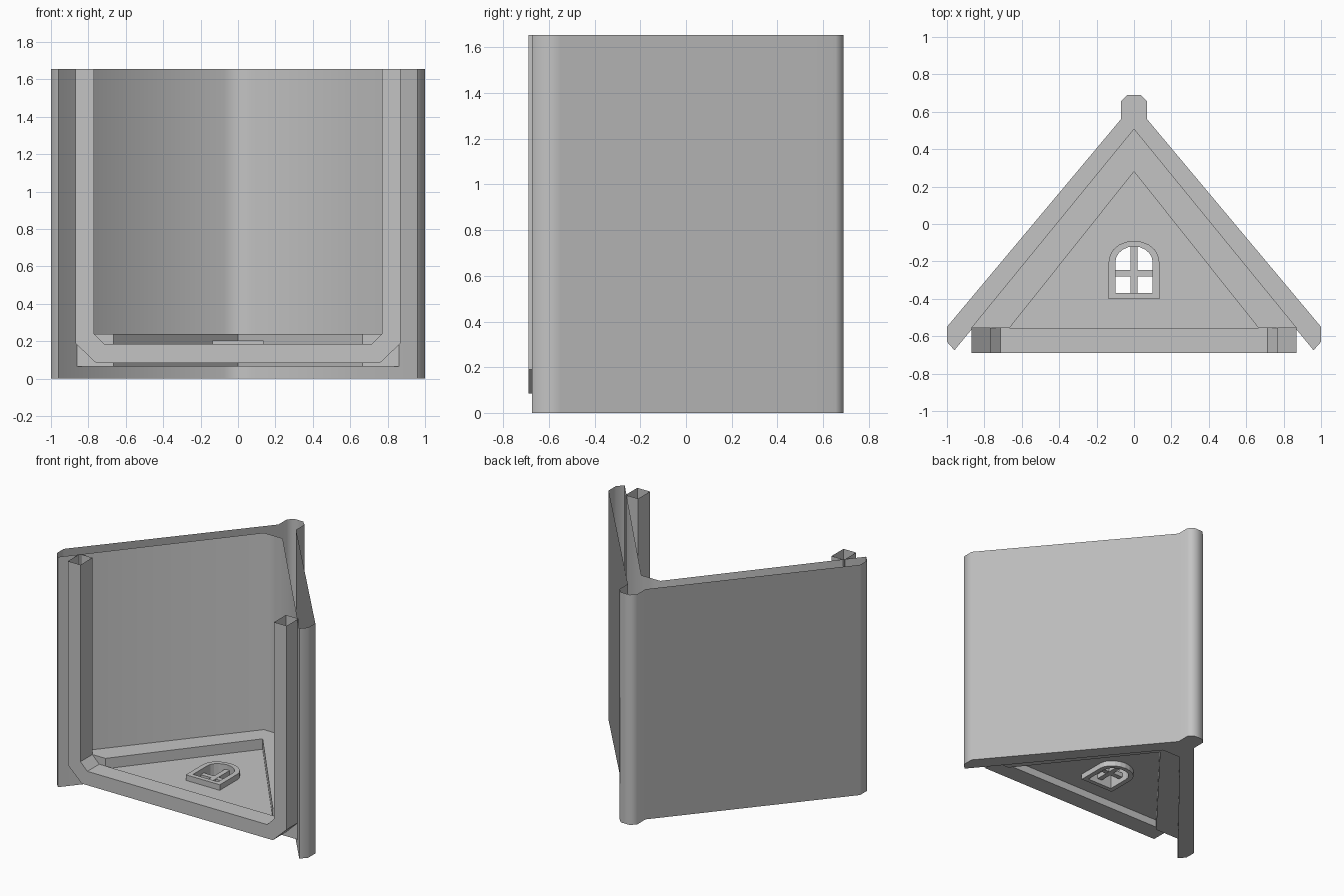
import bpy, bmesh, math

cube = bpy.data.objects.get("Cube")
if cube:
    bpy.data.objects.remove(cube, do_unlink=True)

# Single grey material
GREY = (0.55, 0.55, 0.55, 1)
grey = bpy.data.materials.new("plain grey")
grey.use_nodes = True
grey.diffuse_color = GREY
grey.node_tree.nodes["Principled BSDF"].inputs["Base Color"].default_value = GREY


def add_object(name, mesh):
    obj = bpy.data.objects.new(name, mesh)
    bpy.context.scene.collection.objects.link(obj)
    mesh.materials.clear()
    mesh.materials.append(grey)
    return obj


def from_bmesh(name, bm):
    bmesh.ops.recalc_face_normals(bm, faces=bm.faces)
    mesh = bpy.data.meshes.new(name)
    bm.to_mesh(mesh)
    bm.free()
    return add_object(name, mesh)


def mirrored(half):
    """Close a right-hand half outline by mirroring it in x."""
    return half + [(-x, y) for x, y in reversed(half) if abs(x) > 1e-6]


def plate(name, outlines, z0, z1):
    """Flat plate from closed outlines; inner outlines become holes."""
    curve = bpy.data.curves.new(name, "CURVE")
    curve.dimensions = "2D"
    curve.fill_mode = "BOTH"
    curve.extrude = (z1 - z0) / 2
    for outline in outlines:
        spline = curve.splines.new("POLY")
        spline.points.add(len(outline) - 1)
        for point, (x, y) in zip(spline.points, outline):
            point.co = (x, y, 0, 1)
        spline.use_cyclic_u = True
    temp = bpy.data.objects.new(name + "_curve", curve)
    mesh = bpy.data.meshes.new_from_object(temp)
    bpy.data.objects.remove(temp)
    bm = bmesh.new()
    bm.from_mesh(mesh)
    bpy.data.meshes.remove(mesh)
    bmesh.ops.remove_doubles(bm, verts=bm.verts, dist=1e-5)
    for face in bm.faces:
        face.smooth = False
    bmesh.ops.translate(bm, verts=bm.verts, vec=(0, 0, (z0 + z1) / 2))
    return from_bmesh(name, bm)


def arch(half_width, bottom, spring, top, steps=10):
    """Window outline with a rounded head."""
    pts = [(-half_width, bottom), (half_width, bottom)]
    for i in range(steps + 1):
        a = math.pi * i / steps
        pts.append((half_width * math.cos(a), spring + (top - spring) * math.sin(a)))
    return pts


LENGTH = 1.655
FRONT, BACK = -0.69, -0.555

# Roof: hollow profile, closed at the base and open at the upper end
roof_outline = mirrored([
    (0.075, 0.40), (0.96, -0.675), (1.0, -0.63), (1.0, -0.55),
    (0.07, 0.56), (0.07, 0.655), (0.035, 0.69)])
bm = bmesh.new()
low = [bm.verts.new((x, y, 0)) for x, y in roof_outline]
high = [bm.verts.new((x, y, LENGTH)) for x, y in roof_outline]
bm.faces.new(list(reversed(low)))
for i in range(len(low)):
    j = (i + 1) % len(low)
    bm.faces.new((low[i], low[j], high[j], high[i]))
roof = from_bmesh("roof", bm)
bpy.ops.object.select_all(action="DESELECT")
roof.select_set(True)
bpy.context.view_layer.objects.active = roof
bpy.ops.object.shade_smooth_by_angle(angle=math.radians(55))

# Eave frame: U-shaped square tube with open upper ends
outer = [(0.87, LENGTH), (0.87, 0.19), (0.76, 0.085)]
inner = [(0.77, LENGTH), (0.77, 0.24), (0.715, 0.185)]
outer += [(-x, z) for x, z in reversed(outer)]
inner += [(-x, z) for x, z in reversed(inner)]
bm = bmesh.new()
rings = []
for (xo, zo), (xi, zi) in zip(outer, inner):
    rings.append([bm.verts.new(co) for co in (
        (xo, FRONT, zo), (xi, FRONT, zi), (xi, BACK, zi), (xo, BACK, zo))])
for a, b in zip(rings, rings[1:]):
    for i in range(4):
        j = (i + 1) % 4
        bm.faces.new((a[i], a[j], b[j], b[i]))
from_bmesh("eave_frame", bm)

# Gable: rafters in a V, with a thin panel between them
plate("gable_rafters", [mirrored([(0, 0.28), (0.665, BACK), (0.87, BACK), (0, 0.51)])],
      0.065, 0.24)
plate("gable_panel", [[(-0.69, BACK), (0.69, BACK), (0, 0.31)],
                      arch(0.115, -0.385, -0.2, -0.105)], 0.14, 0.165)

# Window: arched surround and crossed glazing bars
plate("window_surround", [arch(0.135, -0.4, -0.2, -0.09),
                          arch(0.1, -0.368, -0.205, -0.12)], 0.10, 0.205)
plate("window_upright", [[(-0.018, -0.38), (0.018, -0.38),
                          (0.018, -0.11), (-0.018, -0.11)]], 0.135, 0.17)
plate("window_crossbar", [[(-0.11, -0.28), (0.11, -0.28),
                           (0.11, -0.245), (-0.11, -0.245)]], 0.136, 0.169)
